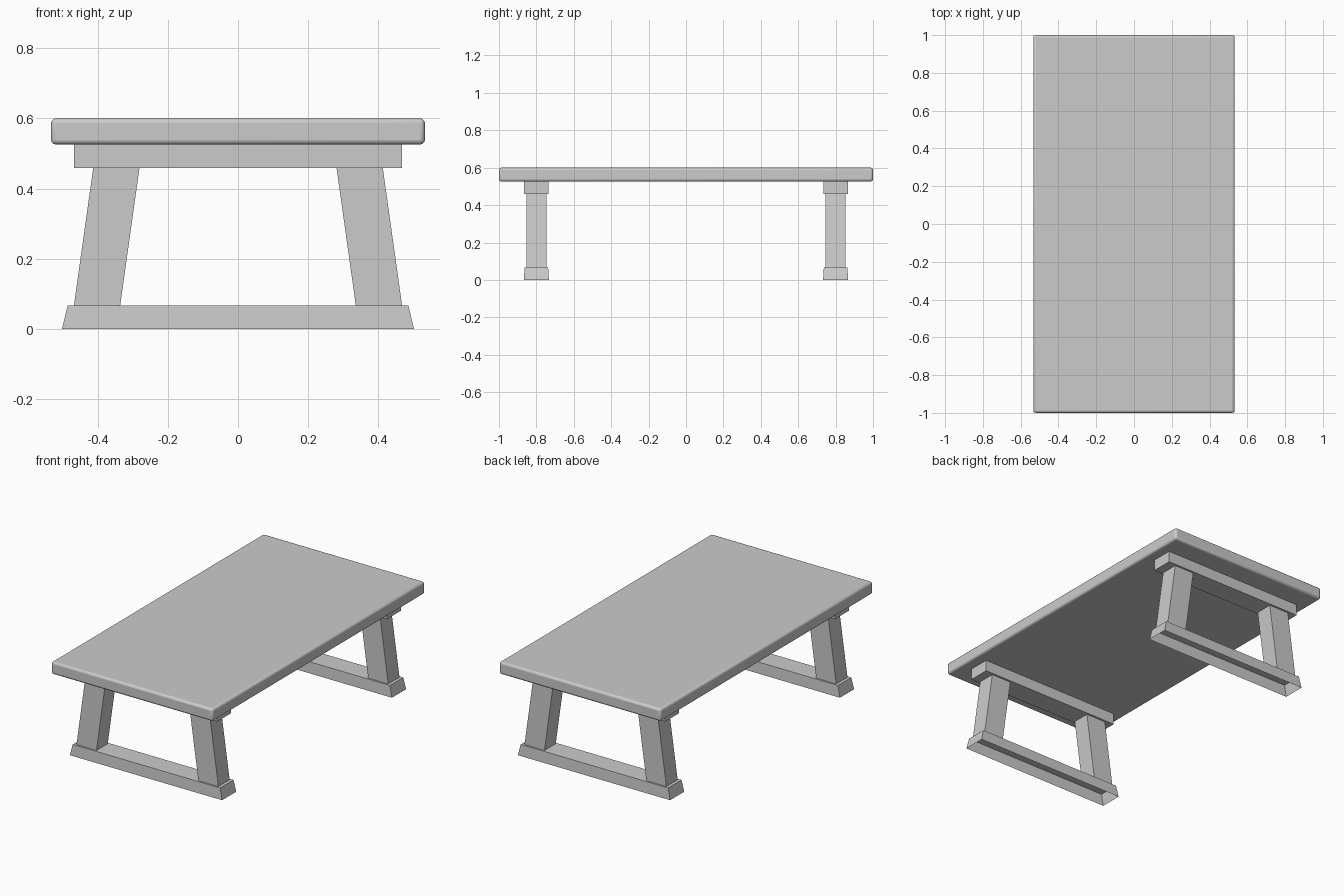
import bpy, bmesh, math

if "Cube" in bpy.data.objects:
    bpy.data.objects.remove(bpy.data.objects["Cube"])


def frustum(name, bottom, top, z0, z1, caps):
    """Four-sided solid between two rectangles (cx, cy, half_x, half_y)."""
    bm = bmesh.new()
    rings = []
    for (cx, cy, hx, hy), z in ((bottom, z0), (top, z1)):
        rings.append([bm.verts.new((cx + sx * hx, cy + sy * hy, z))
                      for sx, sy in ((-1, -1), (1, -1), (1, 1), (-1, 1))])
    low, high = rings
    for i in range(4):
        j = (i + 1) % 4
        bm.faces.new((low[i], low[j], high[j], high[i]))
    if "bottom" in caps:
        bm.faces.new(low[::-1])
    if "top" in caps:
        bm.faces.new(high)
    mesh = bpy.data.meshes.new(name)
    bm.to_mesh(mesh)
    bm.free()
    obj = bpy.data.objects.new(name, mesh)
    bpy.context.collection.objects.link(obj)
    return obj


# Tabletop: slab with softly rounded edges
slab = (0, 0, 0.533, 1.0)
tabletop = frustum("tabletop", slab, slab, 0.526, 0.6, ("bottom", "top"))
bevel = tabletop.modifiers.new("rounded_edges", "BEVEL")
bevel.width = 0.013
bevel.segments = 3
bpy.context.view_layer.objects.active = tabletop
tabletop.select_set(True)
bpy.ops.object.shade_smooth_by_angle(angle=math.radians(35))
tabletop.select_set(False)

# Trestles at each end
for end, y in (("front", -0.8), ("back", 0.8)):
    # Tapered foot rail, hollow and open underneath
    frustum(end + "_foot_rail", (0, y, 0.502, 0.067), (0, y, 0.486, 0.063),
            0.0, 0.067, ("top",))
    # Support beam under the tabletop
    beam = (0, y, 0.468, 0.065)
    frustum(end + "_support_beam", beam, beam, 0.459, 0.526, ("bottom", "top"))
    # Slanted legs, leaning inwards
    for side, s in (("left", -1), ("right", 1)):
        frustum(f"{end}_{side}_leg", (s * 0.402, y, 0.066, 0.053),
                (s * 0.347, y, 0.066, 0.053), 0.067, 0.459, ())
